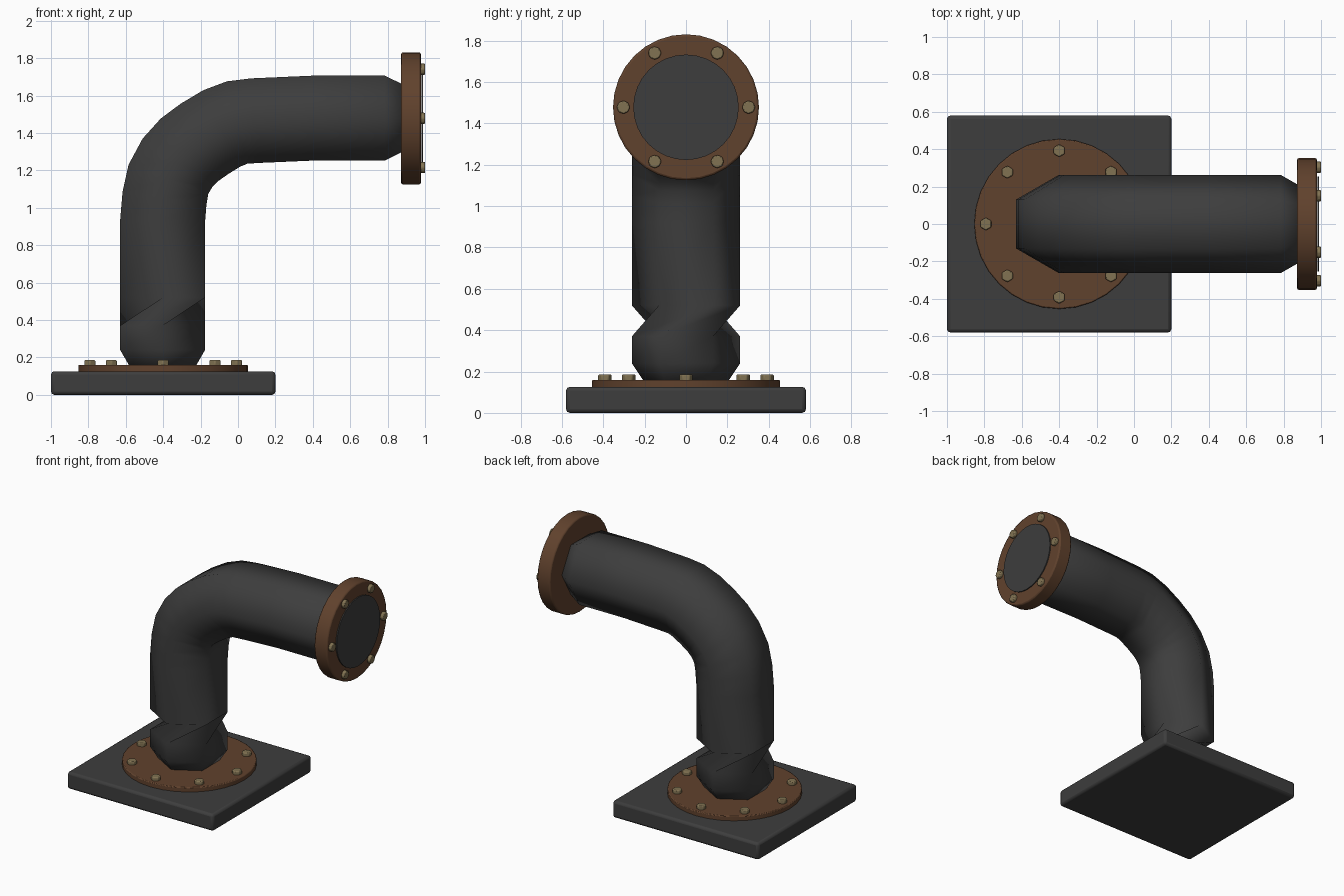
import bpy, bmesh, math
from mathutils import Matrix, Vector

if "Cube" in bpy.data.objects:
    bpy.data.objects.remove(bpy.data.objects["Cube"])


def material(name, rgb):
    m = bpy.data.materials.new(name)
    m.diffuse_color = (*rgb, 1)
    m.use_nodes = True
    m.node_tree.nodes["Principled BSDF"].inputs["Base Color"].default_value = m.diffuse_color
    return m


IRON = material("dark_iron", (0.047, 0.047, 0.047))
RUST = material("rust_brown", (0.118, 0.054, 0.026))
BRASS = material("dull_brass", (0.22, 0.17, 0.085))


def finish(name, bm, mat, bevel=0.0, angle=30):
    bmesh.ops.recalc_face_normals(bm, faces=bm.faces)
    mesh = bpy.data.meshes.new(name)
    bm.to_mesh(mesh)
    bm.free()
    mesh.materials.append(mat)
    ob = bpy.data.objects.new(name, mesh)
    bpy.context.collection.objects.link(ob)
    if bevel:
        mod = ob.modifiers.new("edge_bevel", "BEVEL")
        mod.width = bevel
        mod.segments = 2
        mod.limit_method = "ANGLE"
        mod.angle_limit = math.radians(40)
    bpy.ops.object.select_all(action="DESELECT")
    ob.select_set(True)
    bpy.context.view_layer.objects.active = ob
    bpy.ops.object.shade_smooth_by_angle(angle=math.radians(angle))
    return ob


def disc(name, start, depth, radius, sides, mat, bevel=0.0, along_x=False):
    """Cylinder growing from its start point along z or x."""
    bm = bmesh.new()
    bmesh.ops.create_cone(bm, cap_ends=True, segments=sides, radius1=radius,
                          radius2=radius, depth=depth,
                          matrix=Matrix.Translation((0, 0, depth / 2)))
    turn = Matrix.Rotation(math.pi / 2, 4, "Y") if along_x else Matrix.Identity(4)
    bm.transform(Matrix.Translation(start) @ turn)
    return finish(name, bm, mat, bevel)


# Square foot plate
bm = bmesh.new()
bmesh.ops.create_cube(bm, size=1, matrix=Matrix.Translation((-0.4, 0, 0.063))
                      @ Matrix.Diagonal((1.2, 1.16, 0.126, 1)))
finish("base_plate", bm, IRON, 0.018)

# Floor flange with eight bolts
disc("floor_flange", (-0.4, 0, 0.12), 0.04, 0.454, 32, RUST, 0.006)
for i in range(8):
    a = i * math.tau / 8
    disc("floor_bolt", (-0.4 + 0.392 * math.cos(a), 0.392 * math.sin(a), 0.15),
         0.036, 0.034, 6, BRASS, 0.006)

# Six-sided bent pipe: x, z, tilt of the path, scale, corner shift
rings = [
    (-0.403, 0.13, 90, 0.72, 0), (-0.403, 0.24, 90, 1, 0), (-0.403, 0.37, 90, 1, 0),
    (-0.403, 0.52, 90, 1, 2), (-0.403, 0.93, 88, 1, 2), (-0.393, 1.051, 81, 1, 2),
    (-0.372, 1.153, 70, 1, 2), (-0.324, 1.24, 55, 1, 2), (-0.261, 1.309, 42, 1, 2),
    (-0.179, 1.369, 34, 1, 2), (-0.088, 1.424, 26, 1, 2), (-0.005, 1.456, 14, 1, 2),
    (0.09, 1.466, 5, 1, 2), (0.41, 1.48, 1, 1, 2), (0.785, 1.48, 0, 1, 2),
    (0.9, 1.48, 0, 0.75, 2)]
bm = bmesh.new()
loops = []
for x, z, tilt, scale, shift in rings:
    t = math.radians(tilt)
    side = Vector((math.sin(t), 0, -math.cos(t)))
    loop = []
    for i in range(6):
        a = math.radians(30 + 60 * (i + shift))
        loop.append(bm.verts.new(Vector((x, 0, z)) + 0.262 * scale
                    * (side * math.cos(a) + Vector((0, math.sin(a), 0)))))
    loops.append(loop)
for lo, hi in zip(loops, loops[1:]):
    for i in range(6):
        j = (i + 1) % 6
        bm.faces.new((lo[i], lo[j], hi[j], hi[i]))
bm.faces.new(loops[0])
bm.faces.new(loops[-1])
finish("bent_pipe", bm, IRON, angle=180)

# Outlet flange, dark blanking disc and six bolts
disc("outlet_flange", (0.872, 0, 1.478), 0.106, 0.353, 32, RUST, 0.01, True)
disc("outlet_cover", (0.982, 0, 1.478), 0.008, 0.255, 32, IRON, 0, True)
for i in range(6):
    a = i * math.tau / 6
    disc("outlet_bolt", (0.965, 0.303 * math.cos(a), 1.478 + 0.303 * math.sin(a)),
         0.035, 0.032, 8, BRASS, 0.006, True)
